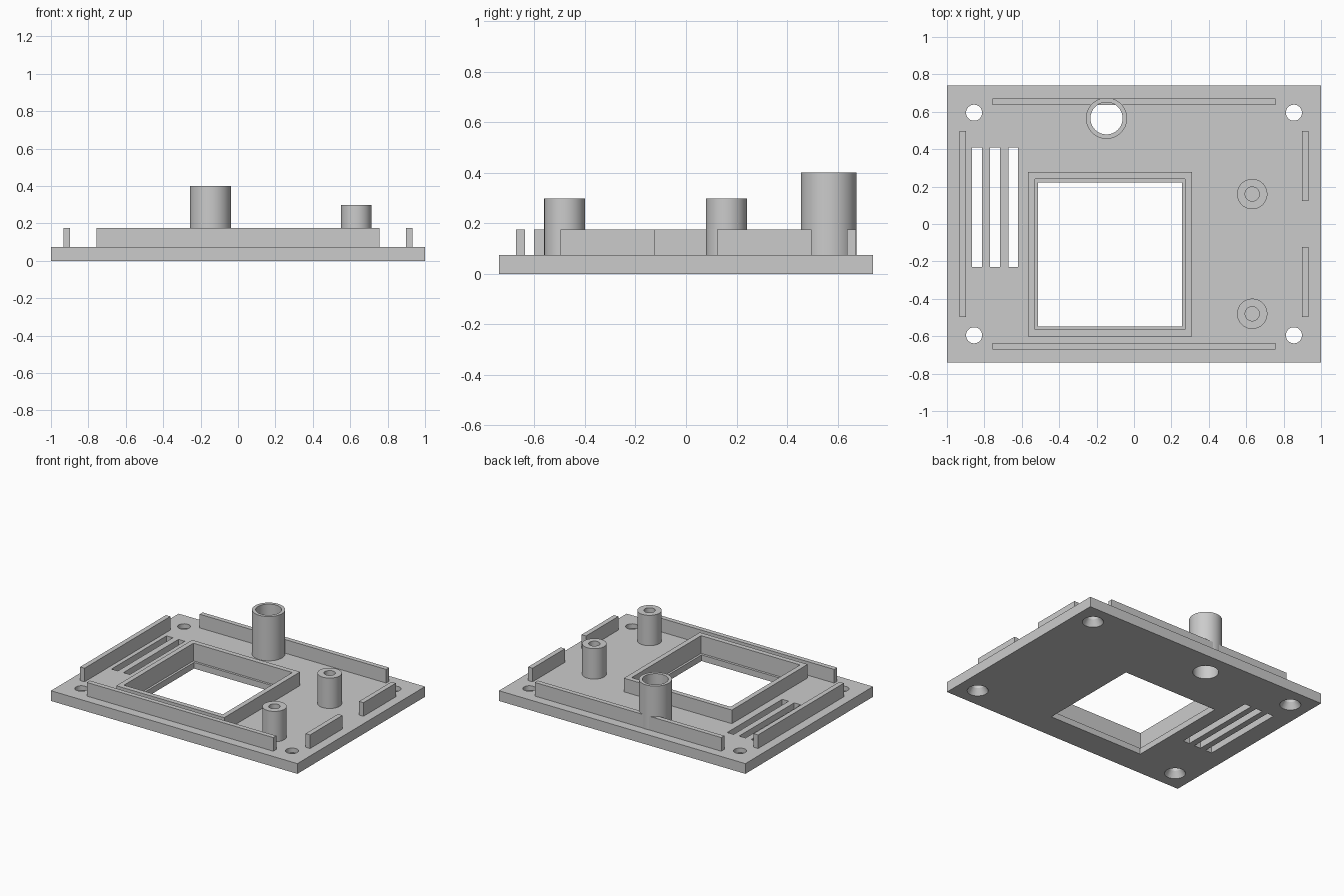
import bpy

cube = bpy.data.objects.get("Cube")
if cube:
    bpy.data.objects.remove(cube, do_unlink=True)

grey = bpy.data.materials.new("light_grey")
grey.use_nodes = True
grey.diffuse_color = (0.6, 0.6, 0.6, 1)
grey.node_tree.nodes["Principled BSDF"].inputs["Base Color"].default_value = (0.6, 0.6, 0.6, 1)

BASE, RAIL = 0.075, 0.175   # top of the plate, top of rails and frame


def finish(name):
    ob = bpy.context.object
    ob.name = name
    ob.data.materials.append(grey)
    return ob


def box(name, x0, x1, y0, y1, z0, z1):
    bpy.ops.mesh.primitive_cube_add(size=1, location=((x0 + x1) / 2, (y0 + y1) / 2, (z0 + z1) / 2))
    ob = finish(name)
    ob.scale = (x1 - x0, y1 - y0, z1 - z0)
    bpy.ops.object.transform_apply(location=False, rotation=False, scale=True)
    return ob


def cone(name, x, y, r0, r1, z0, z1):
    bpy.ops.mesh.primitive_cone_add(vertices=64, radius1=r0, radius2=r1, depth=z1 - z0,
                                    location=(x, y, (z0 + z1) / 2))
    return finish(name)


def cut(ob, *cutters):
    """Subtract each cutter from the object and discard it."""
    for cutter in cutters:
        mod = ob.modifiers.new("cut", "BOOLEAN")
        mod.operation, mod.solver, mod.object = "DIFFERENCE", "EXACT", cutter
        bpy.ops.object.select_all(action="DESELECT")
        bpy.context.view_layer.objects.active = ob
        ob.select_set(True)
        bpy.ops.object.modifier_apply(modifier=mod.name)
        bpy.data.objects.remove(cutter, do_unlink=True)
    bpy.ops.object.shade_smooth_by_angle()


def tube(name, x, y, outer, inner, top, floor):
    ob = cone(name, x, y, outer, outer, BASE, top)
    cut(ob, cone("bore", x, y, inner, inner, floor, top + 0.1))


# Base plate with window, ledge, vent slots and tube opening
plate = box("base_plate", -1, 1, -0.74, 0.74, 0, BASE)
LEDGE = (-0.53, 0.273, -0.565, 0.24)
cut(plate,
    box("window", -0.513, 0.257, -0.547, 0.223, -0.1, 0.2),
    box("ledge", *LEDGE, 0.045, 0.3),
    cone("tube_opening", -0.147, 0.565, 0.086, 0.086, -0.1, 0.2))
for x in (-0.84, -0.743, -0.646):
    cut(plate, box("slot", x - 0.026, x + 0.026, -0.23, 0.408, -0.1, 0.2))

# Corner screw holes, countersunk from below
for x in (-0.855, 0.855):
    for y in (-0.595, 0.595):
        cut(plate, cone("hole", x, y, 0.043, 0.043, -0.1, 0.2),
            cone("countersink", x, y, 0.082, 0.043, -0.02, 0.045))

# Raised window frame
frame = box("window_frame", -0.566, 0.31, -0.602, 0.277, BASE, RAIL)
cut(frame, box("frame_opening", *LEDGE, 0, 0.3))

# Edge rails
box("front_rail", -0.757, 0.757, -0.672, -0.637, BASE, RAIL)
box("back_rail", -0.757, 0.757, 0.637, 0.672, BASE, RAIL)
box("right_rail", -0.933, -0.897, -0.497, 0.497, BASE, RAIL)
box("left_front_rail", 0.897, 0.933, -0.497, -0.122, BASE, RAIL)
box("left_back_rail", 0.897, 0.933, 0.122, 0.497, BASE, RAIL)

# Tall open tube and two blind screw posts
tube("tall_tube", -0.147, 0.565, 0.11, 0.086, 0.4, 0)
tube("back_post", 0.632, 0.16, 0.081, 0.038, 0.298, BASE + 0.01)
tube("front_post", 0.632, -0.48, 0.081, 0.038, 0.298, BASE + 0.01)
